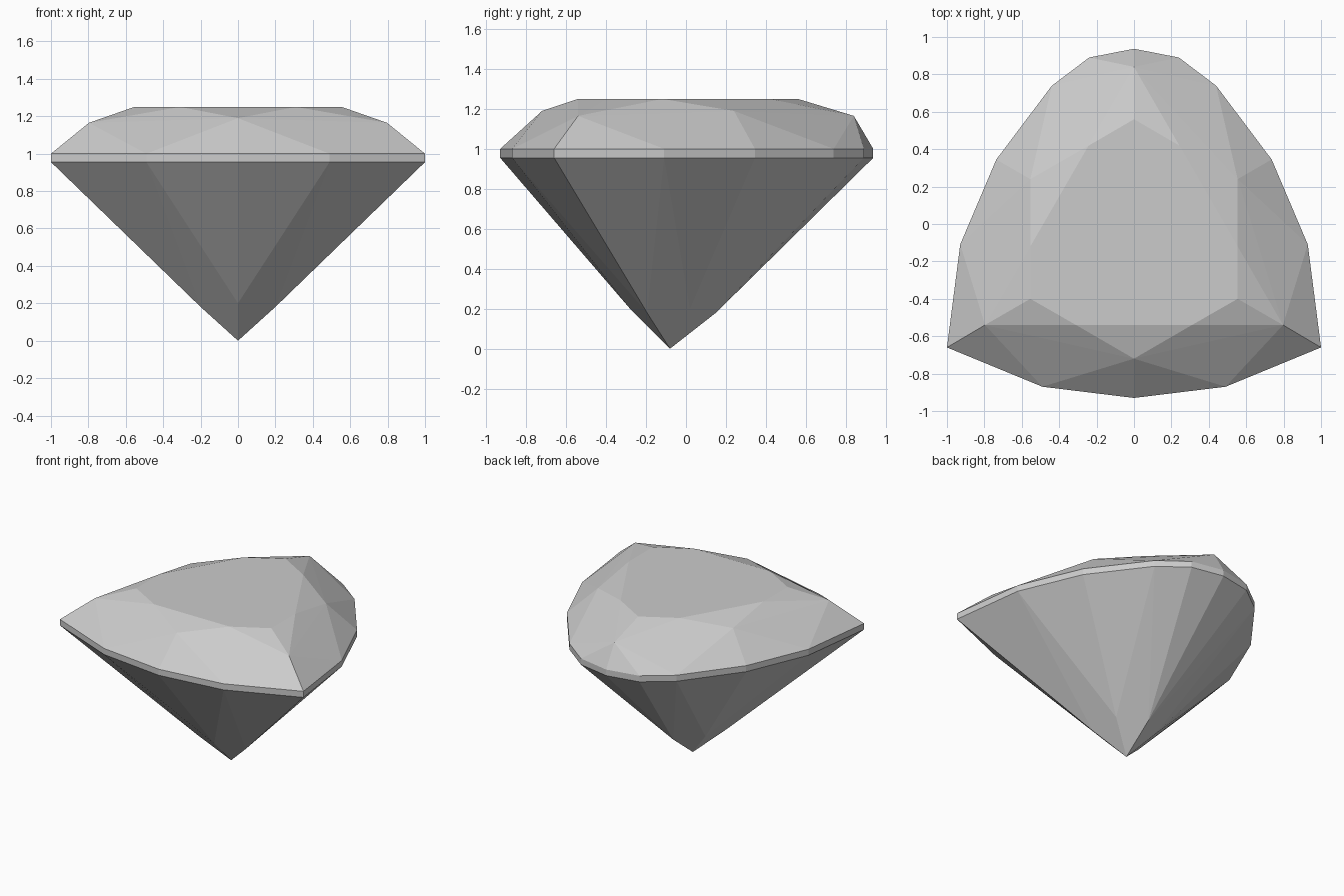
import bpy
import bmesh
from math import radians
from mathutils import Matrix, Vector

if "Cube" in bpy.data.objects:
    bpy.data.objects.remove(bpy.data.objects["Cube"], do_unlink=True)

CENTRE_Y = -0.08
GIRDLE_LOW, GIRDLE_TOP, TABLE_Z = 0.955, 1.0, 1.25


def threefold(x, y, z, turns=(0, 1, 2)):
    """Mirror a point in x, then repeat it around the gem's axis."""
    result = []
    for turn in turns:
        spin = Matrix.Rotation(radians(120 * turn), 3, "Z")
        for side in ((-1, 1) if x else (1,)):
            p = spin @ Vector((side * x, y - CENTRE_Y, z))
            result.append(p + Vector((0, CENTRE_Y, 0)))
    return result


points = [Vector((0, CENTRE_Y, 0))]

# Girdle: bowed sides, two sharp front corners and a blunt back corner
for z in (GIRDLE_LOW, GIRDLE_TOP):
    points += threefold(0, -0.93, z)
    points += threefold(0.49, -0.87, z)
    points += [Vector((s, -0.66, z)) for s in (-1, 1)]
    points += [Vector((x, y, z)) for x, y in ((-0.24, 0.89), (0, 0.937), (0.24, 0.89))]

# Crown: nine-sided table, side facets and corner facets
points += threefold(0.31, -0.54, TABLE_Z)
points += threefold(0, 0.56, TABLE_Z)
points += threefold(0, -0.72, 1.19)
points += threefold(0, 0.84, 1.165)

# Pavilion: facet break just above the bottom tip
points += threefold(0, -0.28, 0.2)
points += threefold(0, 0.15, 0.18)

# Wrap the facet corners and merge coplanar triangles into whole facets
bm = bmesh.new()
for p in points:
    bm.verts.new(p)
bmesh.ops.convex_hull(bm, input=bm.verts[:])
bmesh.ops.delete(bm, geom=[v for v in bm.verts if not v.link_faces], context="VERTS")
bmesh.ops.dissolve_limit(bm, angle_limit=radians(1.0), verts=bm.verts[:], edges=bm.edges[:])
bmesh.ops.recalc_face_normals(bm, faces=bm.faces[:])

mesh = bpy.data.meshes.new("cut_gem")
bm.to_mesh(mesh)
bm.free()
gem = bpy.data.objects.new("cut_gem", mesh)
bpy.context.collection.objects.link(gem)

# Plain pale grey
grey = bpy.data.materials.new("pale_grey")
grey.use_nodes = True
colour = (0.6, 0.6, 0.6, 1)
grey.diffuse_color = colour
grey.node_tree.nodes["Principled BSDF"].inputs["Base Color"].default_value = colour
mesh.materials.append(grey)
